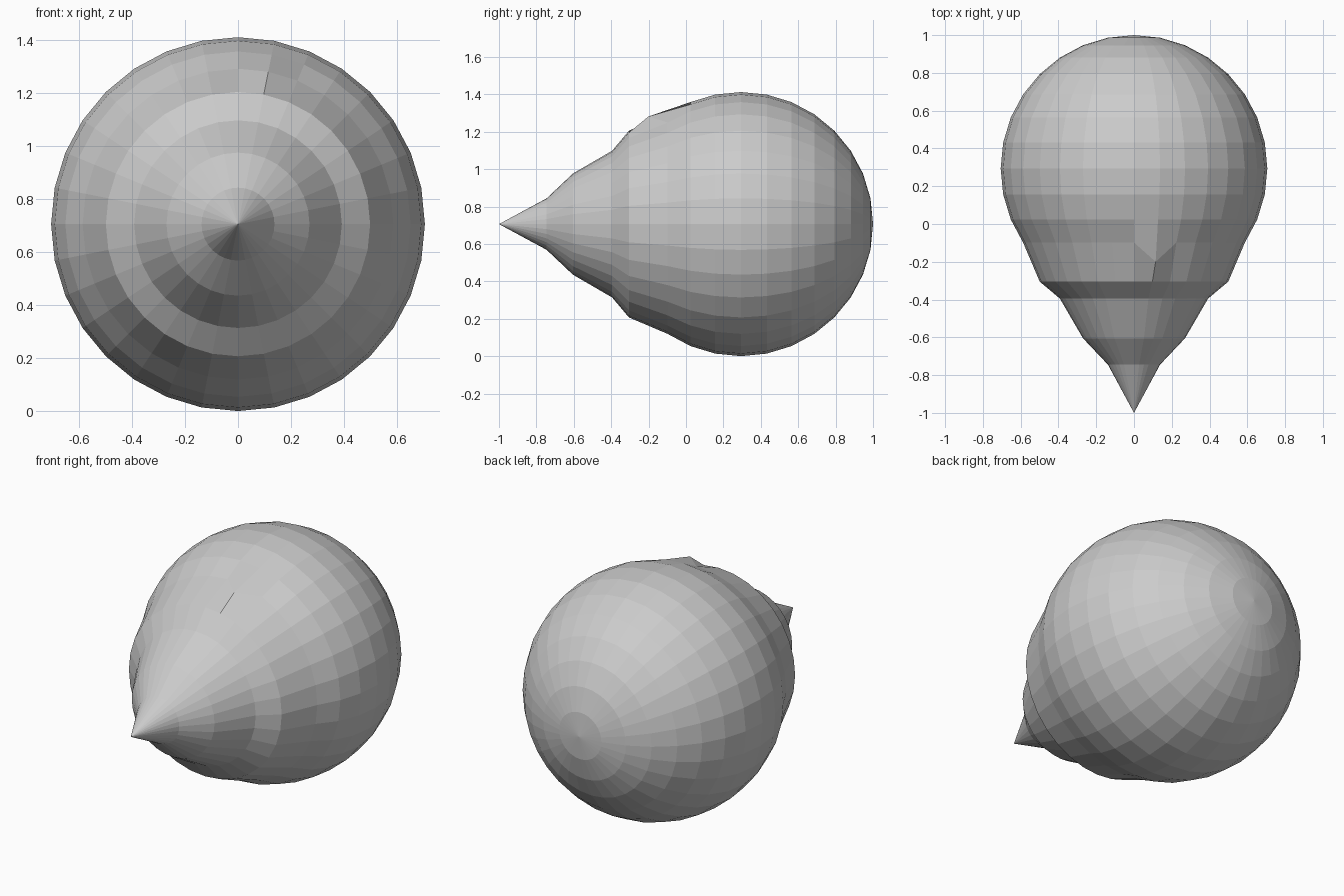
import bpy, bmesh, math
from mathutils import Matrix

if "Cube" in bpy.data.objects:
    bpy.data.objects.remove(bpy.data.objects["Cube"])

R = 0.706          # ball radius
CY = 0.294         # ball centre along y
STEP = math.pi / 16

bm = bmesh.new()
bmesh.ops.create_uvsphere(bm, u_segments=32, v_segments=16, radius=R)
# poles along y
bmesh.ops.rotate(bm, verts=bm.verts, cent=(0, 0, 0),
                 matrix=Matrix.Rotation(math.pi / 2, 3, 'X'))

# front rings, counted from the front pole, pulled out into a pointed nose
nose_y = {0: -1.0, 1: -0.745, 2: -0.605, 3: -0.395, 4: -0.305}
for v in bm.verts:
    ring = round(math.acos(max(-1, min(1, -v.co.y / R))) / STEP)
    turn = round(math.atan2(v.co.x, v.co.z) / STEP)
    v.co.y = nose_y.get(ring, v.co.y + CY)
    # single raised bump on the upper shoulder
    if ring == 5 and turn == 1:
        v.co.y = -0.2
    v.co.z += R

mesh = bpy.data.meshes.new("pointed_ball")
bm.to_mesh(mesh)
bm.free()
obj = bpy.data.objects.new("pointed_ball", mesh)
bpy.context.collection.objects.link(obj)
